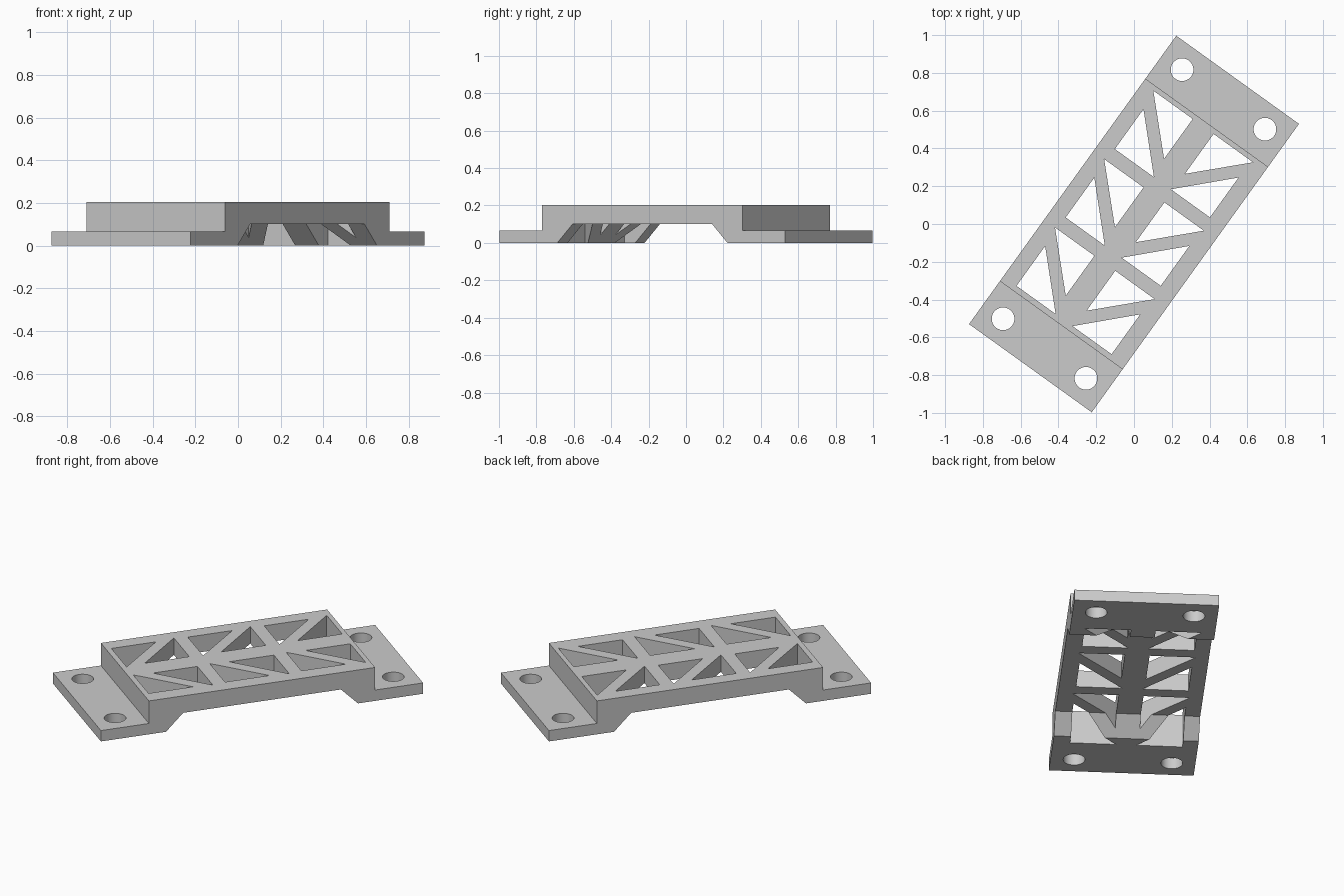
import bpy
import bmesh
import math
from mathutils import Matrix

cube = bpy.data.objects.get("Cube")
if cube:
    bpy.data.objects.remove(cube, do_unlink=True)

HALF_LEN, HALF_WID = 0.94, 0.40
TOP, FLANGE, UNDER = 0.203, 0.066, 0.10

grey = bpy.data.materials.new("light_grey")
grey.use_nodes = True
colour = (0.6, 0.6, 0.6, 1)
grey.diffuse_color = colour
grey.node_tree.nodes["Principled BSDF"].inputs["Base Color"].default_value = colour


def add_prism(bm, points, offset):
    """Close a flat outline and extrude it by offset."""
    base = bm.faces.new([bm.verts.new(p) for p in points])
    new = bmesh.ops.extrude_face_region(bm, geom=[base], use_keep_orig=True)["geom"]
    verts = [v for v in new if isinstance(v, bmesh.types.BMVert)]
    bmesh.ops.translate(bm, verts=verts, vec=offset)


def make_object(bm, name):
    bmesh.ops.recalc_face_normals(bm, faces=bm.faces)
    mesh = bpy.data.meshes.new(name)
    bm.to_mesh(mesh)
    bm.free()
    mesh.materials.append(grey)
    obj = bpy.data.objects.new(name, mesh)
    bpy.context.collection.objects.link(obj)
    return obj


# Bridge side profile, mirrored end to end and extruded across the width
half = [(0.46, UNDER), (0.56, 0), (HALF_LEN, 0), (HALF_LEN, FLANGE), (0.66, FLANGE), (0.66, TOP)]
profile = half + [(-x, z) for x, z in reversed(half)]
bm = bmesh.new()
add_prism(bm, [(x, -HALF_WID, z) for x, z in profile], (0, 2 * HALF_WID, 0))
bridge = make_object(bm, "bridge_bracket")

# Triangular openings: two per cell, three cells per side
bm = bmesh.new()
for mid in (-0.444, 0.002, 0.448):
    hi, lo = mid + 0.185, mid - 0.185
    for side in (-1, 1):
        for tri in (((hi, 0.325), (hi, 0.068), (hi - 0.26, 0.068)),
                    ((lo + 0.26, 0.31), (lo, 0.31), (lo, 0.055))):
            add_prism(bm, [(x, side * y + 0.004, -0.1) for x, y in tri], (0, 0, 0.5))

# Screw holes in the end flanges
for x in (-0.812, 0.812):
    for y in (-0.27, 0.27):
        bmesh.ops.create_cone(bm, cap_ends=True, segments=48, radius1=0.06, radius2=0.06,
                              depth=0.5, matrix=Matrix.Translation((x, y, 0)))
cutter = make_object(bm, "opening_cutter")
cutter.hide_render = True

# Cut the openings and keep the finished mesh
cut = bridge.modifiers.new("openings", "BOOLEAN")
cut.operation = "DIFFERENCE"
cut.solver = "EXACT"
cut.object = cutter
bpy.context.view_layer.update()
finished = bpy.data.meshes.new_from_object(bridge.evaluated_get(bpy.context.evaluated_depsgraph_get()))
bridge.modifiers.clear()
bridge.data = finished
bpy.data.objects.remove(cutter, do_unlink=True)

# Turn the bracket to its diagonal heading
bridge.data.transform(Matrix.Rotation(math.radians(54.3), 4, "Z"))
bpy.context.view_layer.objects.active = bridge
bridge.select_set(True)
bpy.ops.object.shade_smooth_by_angle(angle=math.radians(30))
